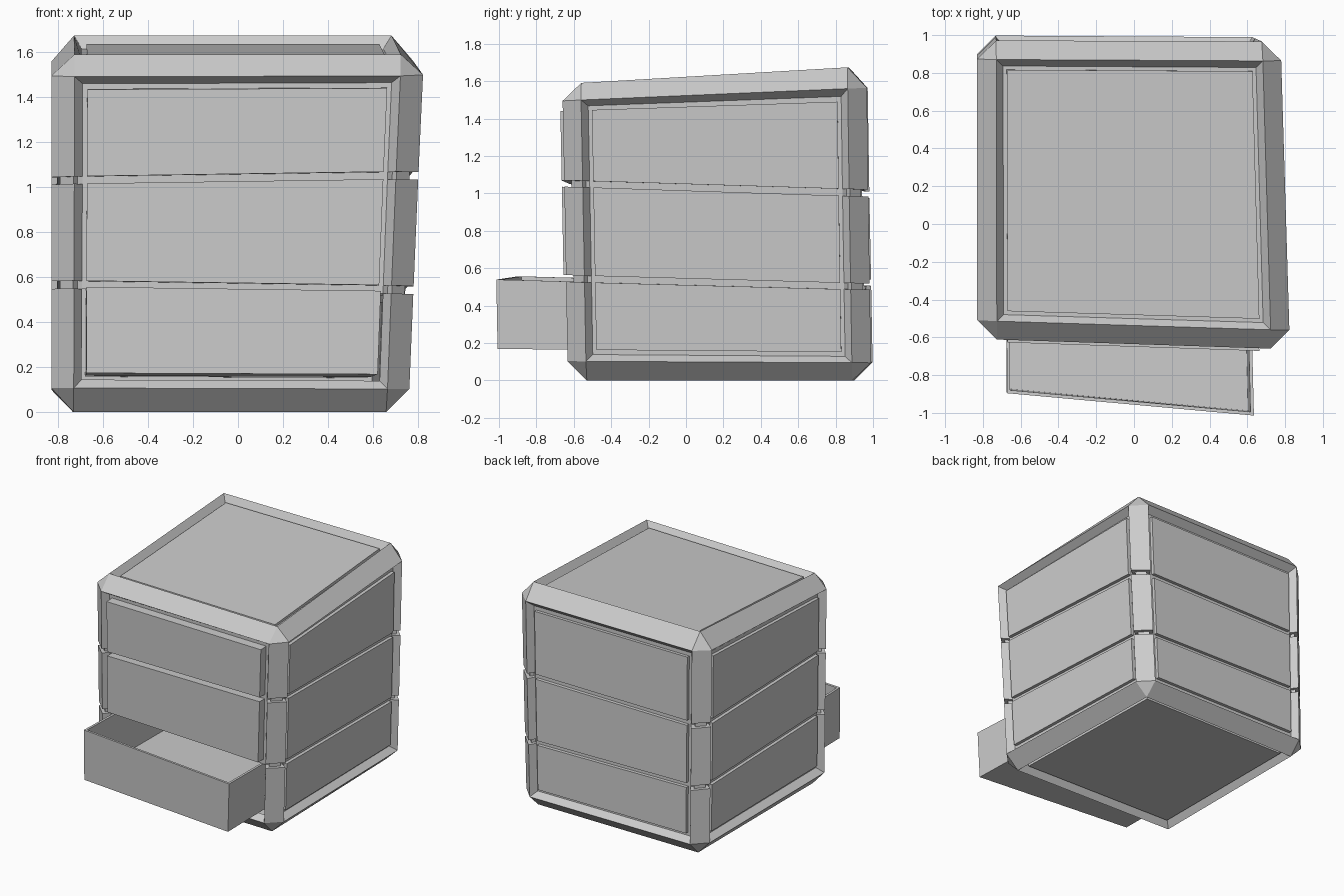
import bpy, bmesh
from mathutils import Vector

if "Cube" in bpy.data.objects:
    bpy.data.objects.remove(bpy.data.objects["Cube"])

# One plain grey for everything
grey = bpy.data.materials.new("plain_grey")
grey.use_nodes = True
COLOUR = (0.6, 0.6, 0.6, 1)
grey.diffuse_color = COLOUR
grey.node_tree.nodes["Principled BSDF"].inputs["Base Color"].default_value = COLOUR

# Straight cabinet sizes, before it is made crooked
HALF, TOP, CHAMFER, PANEL = 0.8, 1.63, 0.1, 0.645
GROOVES, GAP = (0.53, 1.04), 0.0175

# Crooked corners, in the order front left x, front right x, back left x, back right x
FLOOR_XY = [Vector(p) for p in ((-.83, -.58), (.76, -.635), (-.83, 1.0), (.72, .99))]
ROOF_XY = [Vector(p) for p in ((-.83, -.61), (.83, -.665), (-.83, .97), (.78, .965))]
LEVELS = ((0, (0, 0, 0, 0)),
          (GROOVES[0], (.57, .545, .525, .5)),
          (GROOVES[1], (1.03, 1.055, .99, 1.0)),
          (TOP, (1.585, 1.585, 1.68, 1.68)))


def blend(corners, u, v):
    a, b, c, d = corners
    front, back = a + (b - a) * u, c + (d - c) * u
    return front + (back - front) * v


def crook(p):
    """Move a point of the straight cabinet to its place in the crooked one."""
    u, v = (p.x + HALF) / (2 * HALF), (p.y + HALF) / (2 * HALF)
    t = p.z / TOP
    xy = blend([a.lerp(b, t) for a, b in zip(FLOOR_XY, ROOF_XY)], u, v)
    for (lo, zlo), (hi, zhi) in zip(LEVELS, LEVELS[1:]):
        if p.z <= hi + 1e-5:
            break
    k = (p.z - lo) / (hi - lo)
    z = blend(zlo, u, v) * (1 - k) + blend(zhi, u, v) * k
    return Vector((xy.x, xy.y, z))


def box(lo, hi):
    bm = bmesh.new()
    bmesh.ops.create_cube(bm, size=1)
    lo, hi = Vector(lo), Vector(hi)
    for v in bm.verts:
        v.co = (lo + hi) / 2 + v.co * (hi - lo)
    return bm


def finish(name, bm):
    for v in bm.verts:
        v.co = crook(v.co)
    mesh = bpy.data.meshes.new(name)
    bm.to_mesh(mesh)
    bm.free()
    mesh.materials.append(grey)
    bpy.context.collection.objects.link(bpy.data.objects.new(name, mesh))


# Frame: chamfered box with sunken faces
bm = box((-HALF, -HALF, 0), (HALF, HALF, TOP))
bmesh.ops.bevel(bm, geom=bm.edges[:], offset=CHAMFER, segments=1, affect='EDGES')
bm.normal_update()
sides = [f for f in bm.faces if f.calc_area() > 1]
bmesh.ops.inset_individual(bm, faces=sides, thickness=0.05, depth=-0.05)

# Grooves around the corner posts between the tiers
for z in GROOVES:
    for cut in (z - GAP, z + GAP):
        bmesh.ops.bisect_plane(bm, geom=bm.verts[:] + bm.edges[:] + bm.faces[:],
                               plane_co=(0, 0, cut), plane_no=(0, 0, 1))
    bm.normal_update()
    band = [f for f in bm.faces if abs(f.calc_center_median().z - z) < GAP / 2
            and max(abs(n) for n in f.normal) < 0.95]
    bmesh.ops.inset_region(bm, faces=band, thickness=0, depth=-0.025,
                           use_even_offset=True, use_boundary=True)

# Opening for the pulled-out drawer
bm.normal_update()
hole = [f for f in bm.faces if f.normal.y < -0.99
        and f.calc_center_median().z < GROOVES[0] - GAP and f.calc_area() > 0.2]
bmesh.ops.delete(bm, geom=hole, context='FACES')
finish("frame", bm)

# Raised panels on each tier; the front ones are the closed drawers
EDGE = 0.16
tiers = (("lower", EDGE, GROOVES[0] - GAP), ("middle", GROOVES[0] + GAP, GROOVES[1] - GAP),
         ("upper", GROOVES[1] + GAP, TOP - EDGE))
INNER, OUTER = 0.73, 0.775
for tier, lo, hi in tiers:
    finish(tier + "_back_panel", box((-PANEL, INNER, lo), (PANEL, OUTER, hi)))
    finish(tier + "_left_panel", box((INNER, -PANEL, lo), (OUTER, PANEL, hi)))
    finish(tier + "_right_panel", box((-OUTER, -PANEL, lo), (-INNER, PANEL, hi)))
    if tier != "lower":
        finish(tier + "_drawer_front", box((-PANEL, -0.815, lo), (PANEL, -INNER, hi)))

# Top and bottom panels
finish("top_panel", box((-PANEL, -PANEL, TOP - 0.07), (PANEL, PANEL, TOP - 0.03)))
finish("bottom_panel", box((-PANEL, -PANEL, 0.03), (PANEL, PANEL, 0.07)))

# Open drawer: hollow box pulled out slightly askew
_, lo, hi = tiers[0]
bm = box((-PANEL, -HALF, lo), (PANEL, 0.6, hi))
bm.normal_update()
lid = [f for f in bm.faces if f.normal.z > 0.9]
bmesh.ops.inset_individual(bm, faces=lid, thickness=0.025)
well = bmesh.ops.extrude_discrete_faces(bm, faces=lid)["faces"][0]
bmesh.ops.translate(bm, verts=well.verts[:], vec=(0, 0, lo + 0.03 - hi))
for v in bm.verts:
    v.co.y -= 0.337 + 0.033 * v.co.x / PANEL
finish("open_drawer", bm)
